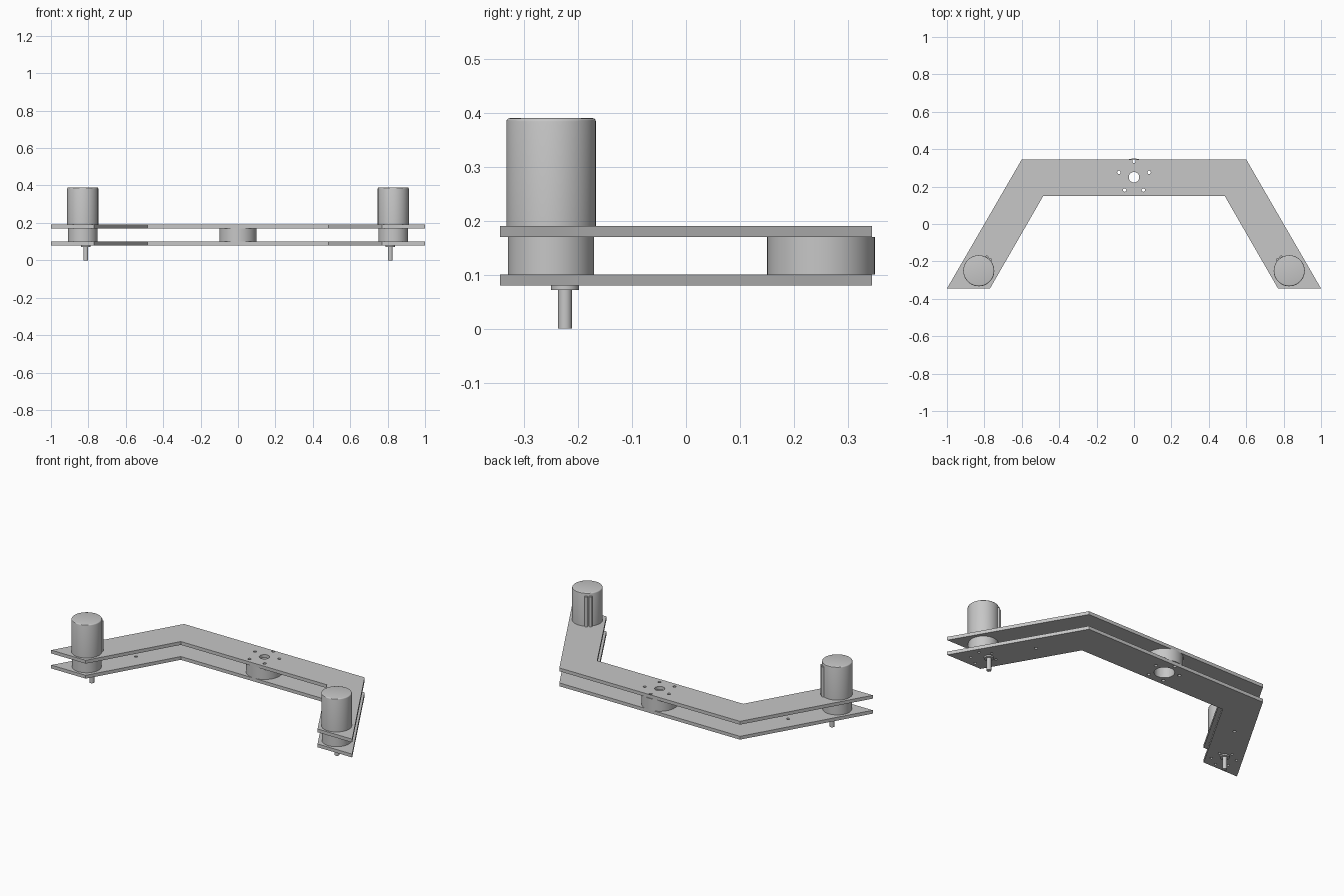
import bpy, bmesh, math
from mathutils import Matrix, Vector

if "Cube" in bpy.data.objects:
    bpy.data.objects.remove(bpy.data.objects["Cube"], do_unlink=True)

GREY = (0.57, 0.57, 0.57, 1)
metal = bpy.data.materials.new("light grey metal")
metal.use_nodes = True
metal.diffuse_color = GREY
metal.node_tree.nodes["Principled BSDF"].inputs["Base Color"].default_value = GREY


def finish(name, bm, smooth=True):
    bmesh.ops.recalc_face_normals(bm, faces=bm.faces)
    mesh = bpy.data.meshes.new(name)
    bm.to_mesh(mesh)
    bm.free()
    mesh.materials.append(metal)
    obj = bpy.data.objects.new(name, mesh)
    bpy.context.collection.objects.link(obj)
    if smooth:
        shade(obj)
    return obj


def shade(obj):
    bpy.ops.object.select_all(action="DESELECT")
    obj.select_set(True)
    bpy.context.view_layer.objects.active = obj
    bpy.ops.object.shade_smooth_by_angle(angle=math.radians(30))


def add_cylinder(bm, x, y, r, z0, z1, sides=48):
    spot = Matrix.Translation((x, y, (z0 + z1) / 2))
    bmesh.ops.create_cone(bm, cap_ends=True, segments=sides, radius1=r,
                          radius2=r, depth=z1 - z0, matrix=spot)


def cylinder(name, x, y, r, z0, z1, bevel=0):
    bm = bmesh.new()
    add_cylinder(bm, x, y, r, z0, z1)
    if bevel:
        rim = [e for e in bm.edges if all(v.co.z > z1 - 0.001 for v in e.verts)]
        bmesh.ops.bevel(bm, geom=rim, offset=bevel, segments=3, affect="EDGES", profile=0.5)
    return finish(name, bm)


def drill(obj, holes):
    """Cut round vertical holes, given as (x, y, radius)."""
    bm = bmesh.new()
    for x, y, r in holes:
        add_cylinder(bm, x, y, r, -0.5, 0.5, 32)
    cutter = finish("hole_cutter", bm, False)
    cutter.hide_render = True
    mod = obj.modifiers.new("holes", "BOOLEAN")
    mod.operation, mod.solver, mod.object = "DIFFERENCE", "EXACT", cutter
    bpy.context.view_layer.objects.active = obj
    bpy.ops.object.modifier_apply(modifier=mod.name)
    bpy.data.objects.remove(cutter, do_unlink=True)
    shade(obj)


def plate(name, z0, z1):
    half = [(0.6, 0.345), (1, -0.345), (0.77, -0.345), (0.485, 0.15)]
    outline = half + [(-x, y) for x, y in reversed(half)]
    bm = bmesh.new()
    face = bm.faces.new([bm.verts.new((x, y, z0)) for x, y in outline])
    top = bmesh.ops.extrude_face_region(bm, geom=[face])["geom"]
    bmesh.ops.translate(bm, vec=Vector((0, 0, z1 - z0)),
                        verts=[v for v in top if isinstance(v, bmesh.types.BMVert)])
    return finish(name, bm, False)


def ring(cx, cy, radius, count, r, start=90):
    angles = [math.radians(start + 360 * i / count) for i in range(count)]
    return [(cx + radius * math.cos(a), cy + radius * math.sin(a), r) for a in angles]


# Hub and plates, sharing a ring of bolt holes
HUB_Y, MOTOR_X, MOTOR_Y = 0.25, 0.83, -0.25
bolts = ring(0, HUB_Y, 0.085, 5, 0.009)
bore = (0, HUB_Y, 0.055)
drill(cylinder("hub_spacer", 0, HUB_Y, 0.1, 0.1, 0.17), bolts + [bore])
drill(plate("upper_plate", 0.17, 0.19), bolts + [(0, HUB_Y, 0.028)])

# Lower plate also has arm holes and motor screw holes
lower_holes = bolts + [bore]
for s in (-1, 1):
    lower_holes.append((s * 0.685, 0.01, 0.009))
    lower_holes += ring(s * MOTOR_X, MOTOR_Y, 0.0675, 6, 0.007, 90 - s * 60)
drill(plate("lower_plate", 0.08, 0.1), lower_holes)

# Geared motors at the arm ends
for side, s in (("left", 1), ("right", -1)):
    x = s * MOTOR_X
    cylinder(side + "_gearbox", x, MOTOR_Y, 0.08, 0.1, 0.17)
    cylinder(side + "_motor_can", x, MOTOR_Y, 0.083, 0.19, 0.39, 0.006)
    shaft_x, shaft_y = s * 0.814, -0.224
    cylinder(side + "_shaft_collar", shaft_x, shaft_y, 0.026, 0.072, 0.08)
    cylinder(side + "_shaft", shaft_x, shaft_y, 0.013, 0, 0.075)
    # Pair of upright leads on the inner side of the can
    for i, deg in enumerate((43, 59)):
        a = math.radians(deg)
        cylinder(f"{side}_lead_{i + 1}", x - s * 0.084 * math.cos(a),
                 MOTOR_Y + 0.084 * math.sin(a), 0.009, 0.19, 0.37)
